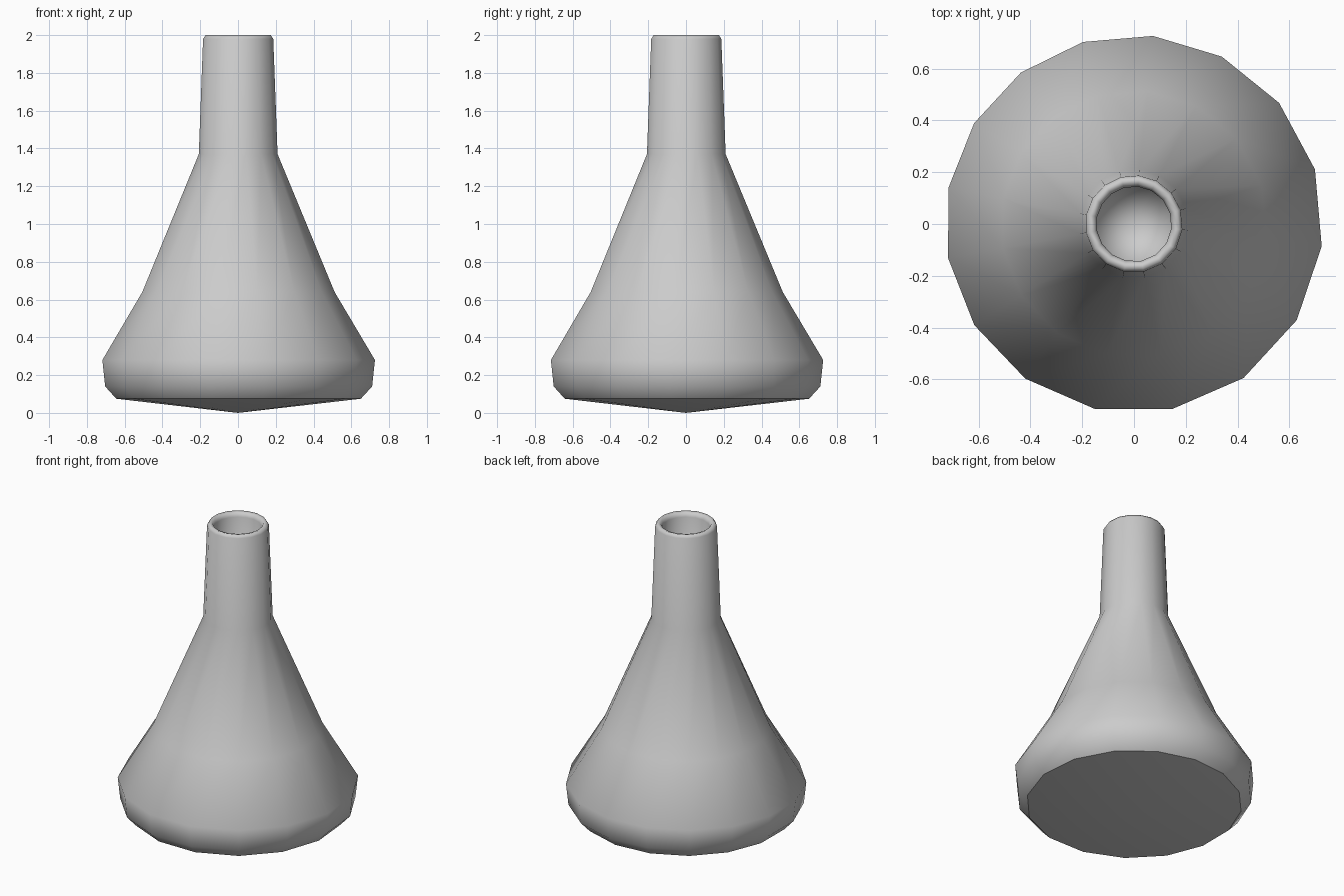
import bpy, bmesh
from math import cos, sin, radians

if "Cube" in bpy.data.objects:
    bpy.data.objects.remove(bpy.data.objects["Cube"])

SIDES = 16
# Flask profile (radius, height): base, belly, shoulder, neck, lip, inner bore
PROFILE = [(0.655, 0.075), (0.715, 0.14), (0.73, 0.28), (0.515, 0.64),
           (0.211, 1.37), (0.188, 1.98), (0.175, 2.0), (0.155, 1.995),
           (0.145, 1.97), (0.145, 1.45)]


def angle(i):
    # slightly uneven spacing of the facets
    a = i * 22.5
    return radians(a - 8.9 + 3.8 * cos(radians(a - 55)))


bm = bmesh.new()
rings = [[bm.verts.new((r * cos(angle(i)), r * sin(angle(i)), z))
          for i in range(SIDES)] for r, z in PROFILE]
base_tip = bm.verts.new((0, 0, 0))
bore_tip = bm.verts.new((0, 0, 1.38))

# Walls between the rings
for low, high in zip(rings, rings[1:]):
    for i in range(SIDES):
        j = (i + 1) % SIDES
        bm.faces.new((low[i], low[j], high[j], high[i]))

# Shallow cones closing the underside and the bore
for i in range(SIDES):
    j = (i + 1) % SIDES
    bm.faces.new((base_tip, rings[0][j], rings[0][i]))
    bm.faces.new((bore_tip, rings[-1][i], rings[-1][j]))

bmesh.ops.recalc_face_normals(bm, faces=bm.faces)
for f in bm.faces:
    f.smooth = True

# Crisp edge around the underside
for i in range(SIDES):
    bm.edges.get((rings[0][i], rings[0][(i + 1) % SIDES])).smooth = False

mesh = bpy.data.meshes.new("flask")
bm.to_mesh(mesh)
bm.free()
bpy.context.collection.objects.link(bpy.data.objects.new("flask", mesh))
